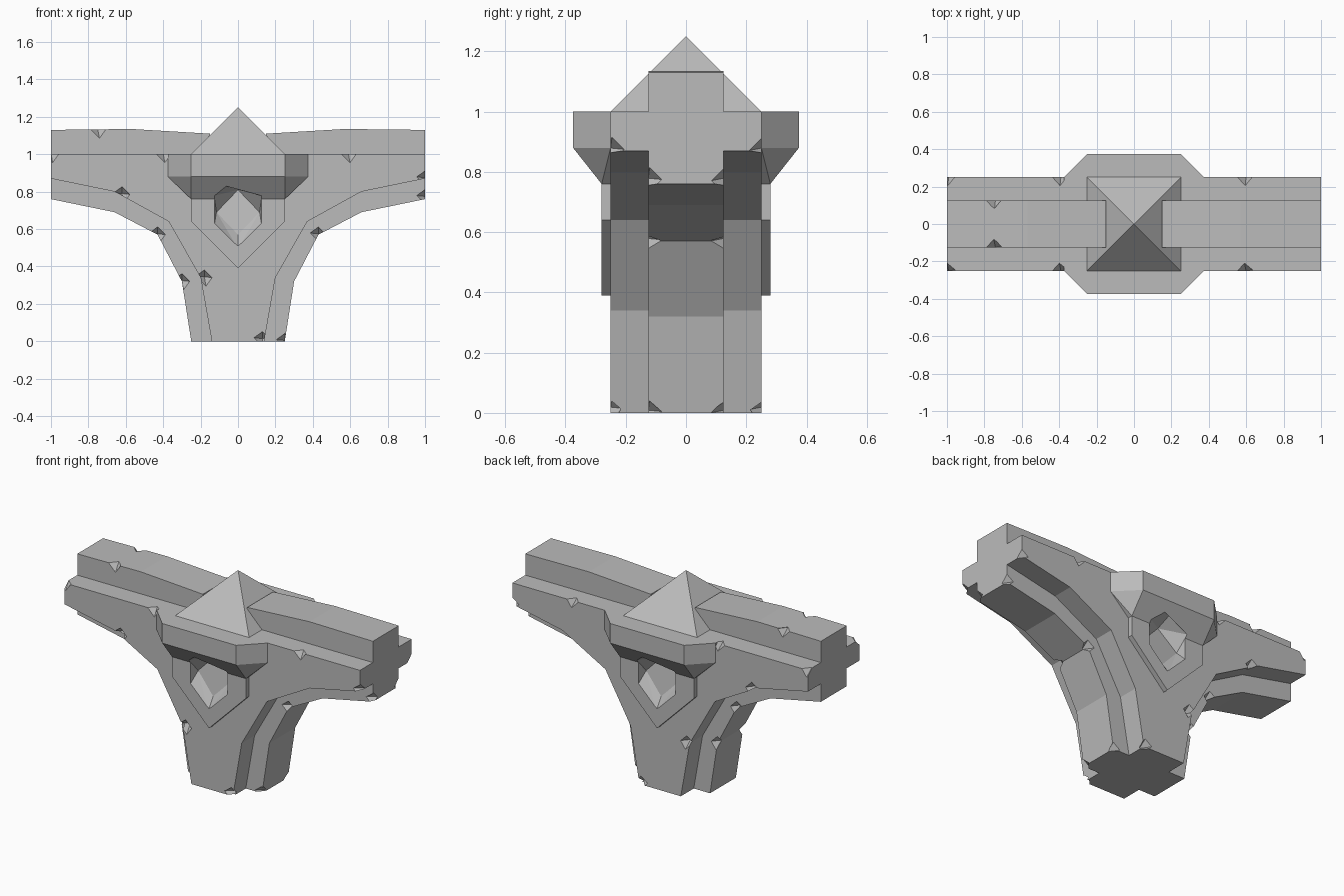
import bpy, bmesh
from mathutils import Vector

if "Cube" in bpy.data.objects:
    bpy.data.objects.remove(bpy.data.objects["Cube"])

stone = bpy.data.materials.new("stone grey")
stone.use_nodes = True
grey = (0.5, 0.5, 0.5, 1)
stone.diffuse_color = grey
stone.node_tree.nodes["Principled BSDF"].inputs["Base Color"].default_value = grey


def finish(name, bm):
    bmesh.ops.recalc_face_normals(bm, faces=bm.faces[:])
    mesh = bpy.data.meshes.new(name)
    bm.to_mesh(mesh)
    bm.free()
    mesh.materials.append(stone)
    obj = bpy.data.objects.new(name, mesh)
    bpy.context.collection.objects.link(obj)
    return obj


def hull(name, points):
    bm = bmesh.new()
    for p in points:
        bm.verts.new(p)
    out = bmesh.ops.convex_hull(bm, input=bm.verts[:])
    loose = {v for v in out["geom_interior"] if isinstance(v, bmesh.types.BMVert)}
    bmesh.ops.delete(bm, geom=list(loose), context="VERTS")
    bmesh.ops.dissolve_limit(bm, angle_limit=0.01, verts=bm.verts[:], edges=bm.edges[:])
    return finish(name, bm)


def slab(name, outline, depth):
    bm = bmesh.new()
    face = bm.faces.new([bm.verts.new((x, -depth, z)) for x, z in outline])
    new = bmesh.ops.extrude_face_region(bm, geom=[face])["geom"]
    verts = [v for v in new if isinstance(v, bmesh.types.BMVert)]
    bmesh.ops.translate(bm, vec=(0, 2 * depth, 0), verts=verts)
    return finish(name, bm)


def cut(obj, cutter):
    mod = obj.modifiers.new("cut", "BOOLEAN")
    mod.operation = "DIFFERENCE"
    mod.solver = "EXACT"
    mod.object = cutter
    cutter.hide_render = True
    cutter.hide_set(True)


def mirrored(half):
    return half + [(-x, z) for x, z in reversed(half)]


# Crossed beams: a narrow tall slab through a wide shallow one
core = slab("core_beam", mirrored([
    (0.15, 1.0), (0.15, 1.11), (0.57, 1.135), (1, 1.13), (1, 0.76),
    (0.66, 0.69), (0.43, 0.57), (0.3, 0.32), (0.25, 0)]), 0.125)
flange = slab("flange_beam", mirrored([
    (1, 1.0), (1, 0.87), (0.66, 0.8), (0.37, 0.64), (0.2, 0.34), (0.14, 0)]), 0.25)

# Pyramid finial
hull("finial", [(x, y, 1.0) for x in (-.25, .25) for y in (-.25, .25)] + [(0, 0, 1.25)])

# Hood, shield and tapered gem recess on both faces
for side, s in (("front", -1), ("back", 1)):
    points = []
    for x in (-1, 1):
        for z in (0.88, 1.0):
            points += [(x * .25, s * .375, z), (x * .375, s * .25, z), (x * .375, s * .2, z)]
        points += [(x * .25, s * .28, .76), (x * .25, s * .2, .76)]
    hood = hull(side + "_hood", points)

    shield = hull(side + "_shield", [
        (x, s * y, z) for y in (.2, .28)
        for x, z in ((-.25, .8), (.25, .8), (-.25, .64), (.25, .64), (0, .39))])

    gem = [Vector(p) for p in ((0, s * .2, .81), (.115, s * .22, .69),
                               (0, s * .24, .57), (-.115, s * .22, .69))]
    rim = [(0, (0, s * .375, .88)), (1, (.125, s * .28, .76)), (1, (.125, s * .28, .63)),
           (2, (0, s * .28, .51)), (3, (-.125, s * .28, .63)), (3, (-.125, s * .28, .76))]
    outer = [gem[i] + (Vector(p) - gem[i]) * 1.25 for i, p in rim]
    recess = hull(side + "_recess_cutter", gem + outer)
    for part in (hood, shield, flange):
        cut(part, recess)


# Small chips knocked out of the stone edges
def chips(obj, places):
    bm = bmesh.new()
    for i, place in enumerate(places):
        r = 0.045
        tips = [Vector(place) + Vector(d) * r for d in (
            (1, .1, 0), (-1, 0, .2), (0, 1, .1), (.1, -1, 0), (0, .1, 1), (.2, 0, -1))]
        verts = [bm.verts.new(t) for t in tips]
        bmesh.ops.convex_hull(bm, input=verts)
    cut(obj, finish(obj.name + "_chip_cutter", bm))


chips(flange, [(x, s * .25, z) for s in (-1, 1) for x, z in (
    (-.62, .785), (-.18, .34), (.59, 1), (-.4, 1), (.13, .01), (1, .87), (-1, 1))])
chips(core, [(x, s * .125, z) for s in (-1, 1) for x, z in (
    (.43, .57), (-.43, .57), (-.3, .32), (.25, 0), (1, .77), (-.75, 1.13))])
